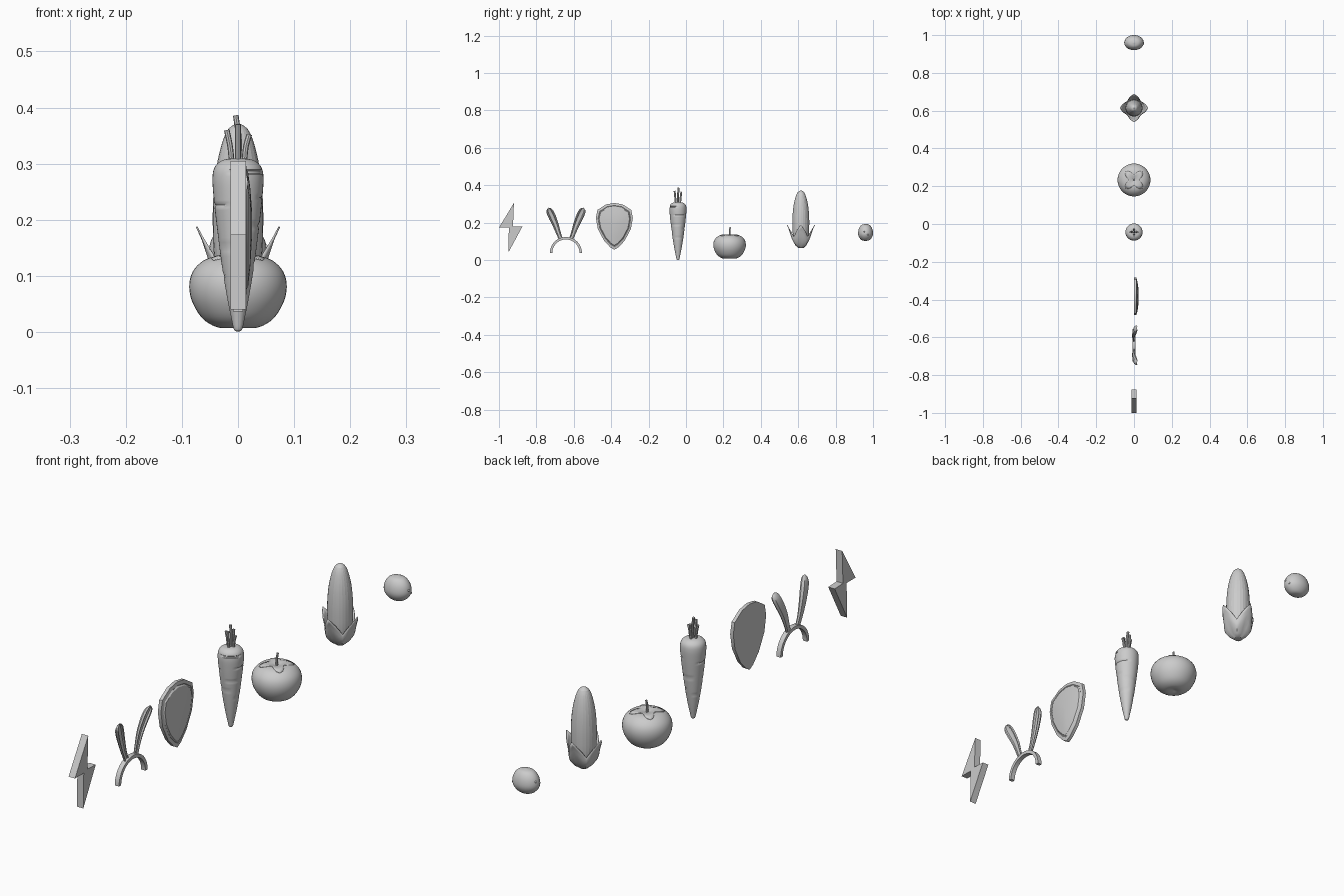
import bpy, bmesh, math
from mathutils import Vector

if "Cube" in bpy.data.objects:
    bpy.data.objects.remove(bpy.data.objects["Cube"])


def make(name, verts, faces, smooth=True, angle=40):
    me = bpy.data.meshes.new(name)
    me.from_pydata([tuple(v) for v in verts], [], faces)
    bm = bmesh.new()
    bm.from_mesh(me)
    bmesh.ops.remove_doubles(bm, verts=bm.verts, dist=1e-5)
    bmesh.ops.recalc_face_normals(bm, faces=bm.faces)
    bm.to_mesh(me)
    bm.free()
    ob = bpy.data.objects.new(name, me)
    bpy.context.collection.objects.link(ob)
    if smooth:
        bpy.context.view_layer.objects.active = ob
        ob.select_set(True)
        bpy.ops.object.shade_smooth_by_angle(angle=math.radians(angle))
        ob.select_set(False)
    return ob


def spline(pts, steps=4):
    # Catmull-Rom resampling of a short point list
    p = [Vector(q) for q in pts]
    p = [2 * p[0] - p[1]] + p + [2 * p[-1] - p[-2]]
    out = []
    for i in range(1, len(p) - 2):
        a, b, c, d = p[i - 1:i + 3]
        for k in range(steps):
            t = k / steps
            out.append(0.5 * (2 * b + (c - a) * t + (2 * a - 5 * b + 4 * c - d) * t * t
                              + (3 * b - a - 3 * c + d) * t ** 3))
    return out + [p[-2]]


def skin(name, rings, closed=True, caps=True, **kw):
    # bridge consecutive rings of equal length
    n = len(rings[0])
    verts = [v for r in rings for v in r]
    faces = [(i * n + j, i * n + (j + 1) % n, (i + 1) * n + (j + 1) % n, (i + 1) * n + j)
             for i in range(len(rings) - 1) for j in range(n if closed else n - 1)]
    if caps:
        faces += [tuple(range(n))[::-1], tuple(range(len(verts) - n, len(verts)))]
    return make(name, verts, faces, **kw)


def lathe(name, profile, y, n=32, steps=4, sx=1, sy=1, dent=None, **kw):
    rings = []
    for r, z in spline(profile, steps):
        ring = []
        for j in range(n):
            a = 2 * math.pi * j / n
            q = max(r, 0.0003) * (1 - (dent(a, z) if dent else 0))
            ring.append((q * sx * math.cos(a), y + q * sy * math.sin(a), z))
        rings.append(ring)
    return skin(name, rings, **kw)


def tube(name, path, radius, n=8):
    pts = spline(path)
    rings = []
    for i, p in enumerate(pts):
        t = (pts[min(i + 1, len(pts) - 1)] - pts[max(i - 1, 0)]).normalized()
        u = t.cross(Vector((0, 1, 0))).normalized()
        v = t.cross(u)
        rings.append([p + radius * (math.cos(2 * math.pi * k / n) * u
                                    + math.sin(2 * math.pi * k / n) * v) for k in range(n)])
    return skin(name, rings)


# lightning bolt: extruded flat outline
bolt = [(-.92, .305), (-1.0, .173), (-.947, .173), (-.95, .04), (-.875, .178), (-.925, .18)]
skin("bolt", [[(x, y, z) for y, z in bolt] for x in (-.013, .014)], smooth=False)

# headband: rectangular strip on a half arc
HY = -.642
rings = []
for i in range(25):
    a = math.pi * i / 24
    rings.append([(x, HY + r * math.cos(a), .037 + r * math.sin(a))
                  for x, r in ((-.009, .073), (.009, .073), (.009, .086), (-.009, .086))])
skin("headband", rings)

# rabbit ears: tapered cups, hollow towards +x, tips leaning forward
for side, label in ((-1, "left"), (1, "right")):
    # path of (x, y offset, z), half width
    path = spline([(0, .026, .108), (-.002, .04, .145), (-.001, .056, .19),
                   (.004, .073, .23), (.009, .085, .256), (.013, .091, .27), (.015, .094, .279)])
    width = spline([(.011, 0), (.013, 0), (.017, 0), (.02, 0), (.0195, 0), (.014, 0), (.002, 0)])
    rings = []
    for p, w in zip(path, width):
        w = w[0]
        d = .42 * w
        sect = [(-w, 0), (-.7 * w, -d), (0, -1.3 * d), (.7 * w, -d), (w, 0),
                (.85 * w, .8 * d), (.6 * w, .7 * d), (.45 * w, 0), (0, -.2 * d),
                (-.45 * w, 0), (-.6 * w, .7 * d), (-.85 * w, .8 * d)]
        rings.append([(p.x + dx, HY + side * (p.y + s * .92), p.z - s * .38) for s, dx in sect])
    skin(label + "_ear", rings)

# shield: flat back, rim and shallow dome towards +x
half = [(0, .305), (.045, .297), (.09, .268), (.099, .225), (.088, .165), (.055, .103), (.022, .068)]
outline = half + [(0, .055)] + [(-y, z) for y, z in half[:0:-1]]
rings = [[(x, -.383 + y * s, .195 + (z - .195) * s) for y, z in outline]
         for x, s in ((0, .01), (0, 1), (.013, 1), (.0155, .88), (.014, .86), (.018, .82),
                      (.022, .55), (.0245, .25), (.025, .01))]
skin("shield", rings, angle=30)

# carrot: tapered root with shallow partial creases
creases = [(.285, 5.4), (.24, .3), (.225, 3.4), (.19, 5.6), (.165, 1.4), (.15, 4.4), (.12, .2), (.1, 2.8)]


def carrot_dent(a, z):
    return sum(.06 for cz, ca in creases
               if abs(z - cz) < .003 and math.cos(a - ca) > .65)


lathe("carrot", [(0, .001), (.007, .004), (.012, .025), (.02, .065), (.029, .12), (.038, .19), (.043, .235),
                 (.0455, .272), (.042, .293), (.03, .305), (.014, .309), (0, .308)],
      -.043, n=36, steps=9, dent=carrot_dent)
tube("carrot_stem_middle", [(0, -.043, .3), (.002, -.042, .34), (-.004, -.04, .386)], .005)
for k, h in enumerate((.352, .365, .36, .37)):
    a = k * math.pi / 2
    c, s = math.cos(a), math.sin(a)
    tube("carrot_stem_%d" % k, [(c * .011, -.043 + s * .011, .3), (c * .014, -.043 + s * .014, .33),
                                (c * .02, -.043 + s * .018, h)], .005)

# tomato: body, draped four-pointed leaf and stem
TY = .233
tomato = [(0, .012), (.03, .007), (.06, .021), (.08, .05), (.087, .08), (.081, .107),
          (.062, .127), (.037, .135), (.014, .131), (0, .127)]
lathe("tomato", tomato, TY, n=40)
top = [p for p in spline(tomato, 8)[40:]]


def tomato_z(r):
    return min(top, key=lambda p: abs(p.x - r)).y


rings = []
for f in (.02, .25, .5, .75, 1):
    ring = []
    for j in range(32):
        a = 2 * math.pi * j / 32
        tip = abs(math.sin(2 * a))
        r = f * (.028 + .034 * tip ** 2)
        ring.append((r * math.cos(a), TY + r * math.sin(a), tomato_z(r) + .002))
    rings.append(ring)
leaf = skin("tomato_leaf", rings, caps=False)
leaf.modifiers.new("thickness", 'SOLIDIFY').thickness = .003
tube("tomato_stem", [(0, TY, .125), (0, TY, .15), (.002, TY + .003, .175)], .004)

# corn: cob with rows of kernels and a four-pointed flaring husk
CY = .614
lathe("corn_cob", [(0, .075), (.03, .085), (.042, .13), (.045, .19), (.044, .24), (.039, .29),
                   (.029, .335), (.017, .362), (0, .373)], CY, n=24, steps=3, angle=10)
rings = []
for t in (0, .12, .3, .5, .7, .85, 1):
    ring = []
    for j in range(32):
        a = 2 * math.pi * j / 32
        u = 1 - abs((j % 8) / 4 - 1)          # 0 on a leaf tip, 1 in a valley
        height = .065 + t * (.122 - .064 * u)
        base = .015 + .037 * min(1, t * 1.7) ** .6
        r = base + (1 - u) ** 1.3 * .023 * t ** 3
        ring.append((r * math.cos(a), CY + r * math.sin(a), height))
    rings.append(ring)
n = 32
verts = [v for r in rings for v in r]
faces = [(i * n + j, i * n + (j + 1) % n, (i + 1) * n + (j + 1) % n, (i + 1) * n + j)
         for i in range(len(rings) - 1) for j in range(n)] + [tuple(range(n))]
husk = make("corn_husk", verts, faces)
husk.modifiers.new("thickness", 'SOLIDIFY').thickness = .003

# potato: rounded oval lump with small eyes
PY = .96
lathe("potato", [(0, .102), (.025, .106), (.043, .122), (.05, .142), (.044, .168), (.027, .187), (0, .193)],
      PY, n=28, sx=1.04, sy=.8)
for k, (x, y, z) in enumerate(((.05, -.006, .152), (.047, .012, .135), (-.046, .01, .157))):
    bpy.ops.mesh.primitive_uv_sphere_add(segments=10, ring_count=6, radius=.004, location=(x, PY + y, z))
    eye = bpy.context.object
    eye.name = "potato_eye_%d" % k
    bpy.ops.object.shade_smooth_by_angle(angle=math.radians(40))
